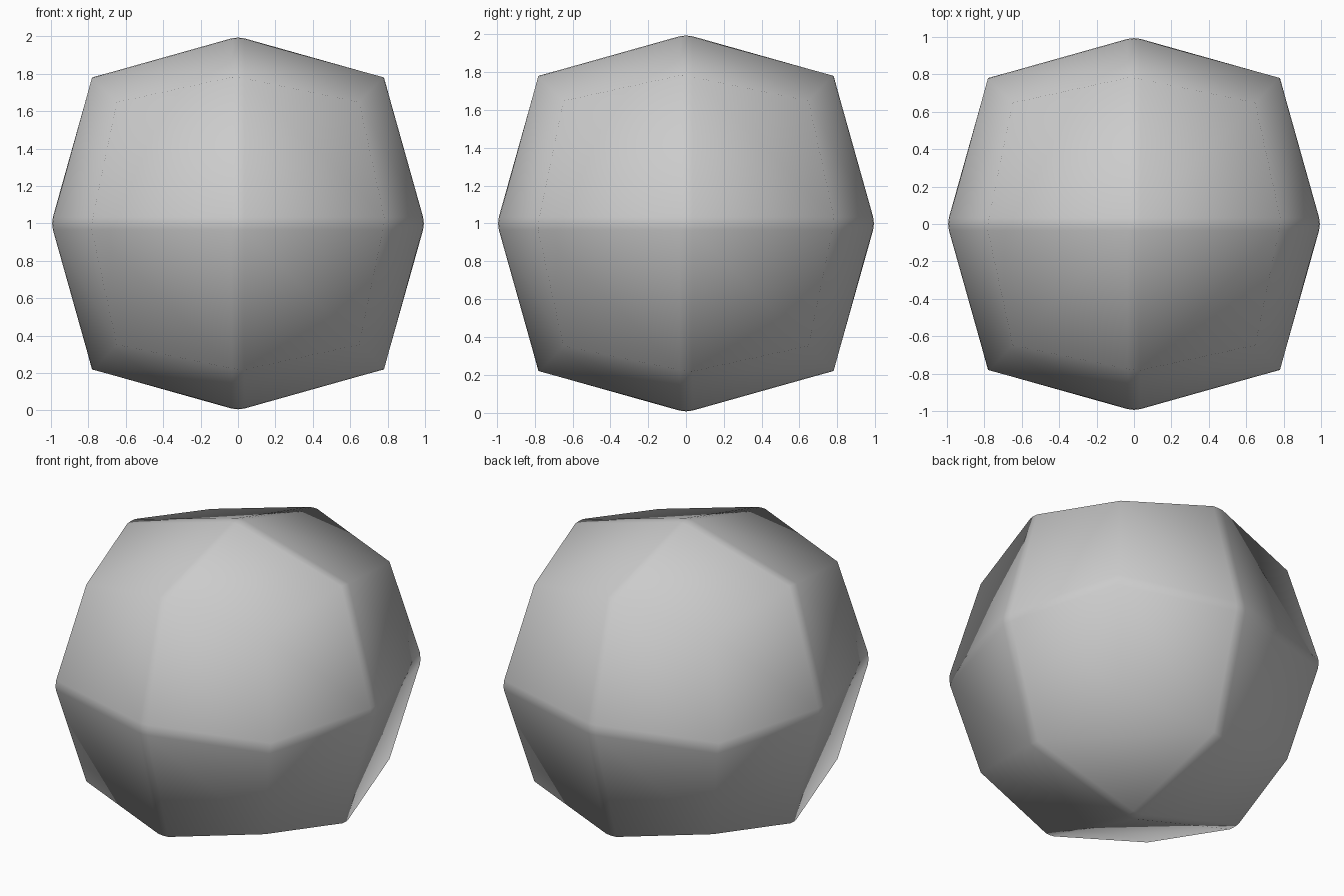
import bpy, bmesh
from mathutils import Vector

if "Cube" in bpy.data.objects:
    bpy.data.objects.remove(bpy.data.objects["Cube"])

# Cube split once per side: tips, edge mids and corners are pushed to their own distances
bm = bmesh.new()
bmesh.ops.create_cube(bm, size=2)
bmesh.ops.subdivide_edges(bm, edges=bm.edges[:], cuts=1, use_grid_fill=True)
reach = {1: 1.005, 2: 0.782, 3: 0.648}
for v in bm.verts:
    signs = [round(c) for c in v.co]
    v.co = Vector(signs) * reach[sum(abs(s) for s in signs)]

# Soft ridges along the three centre planes
ridges = [e for e in bm.edges
          if any(all(abs(v.co[i]) < 1e-4 for v in e.verts) for i in range(3))]
bmesh.ops.bevel(bm, geom=ridges, offset=0.035, offset_type='OFFSET',
                segments=2, profile=0.5, affect='EDGES', clamp_overlap=True)
for f in bm.faces:
    f.smooth = True
bmesh.ops.recalc_face_normals(bm, faces=bm.faces[:])

# Stand on the ground
bmesh.ops.translate(bm, verts=bm.verts[:], vec=(0, 0, 1))
mesh = bpy.data.meshes.new("faceted_ball")
bm.to_mesh(mesh)
bm.free()
ball = bpy.data.objects.new("faceted_ball", mesh)
bpy.context.collection.objects.link(ball)
